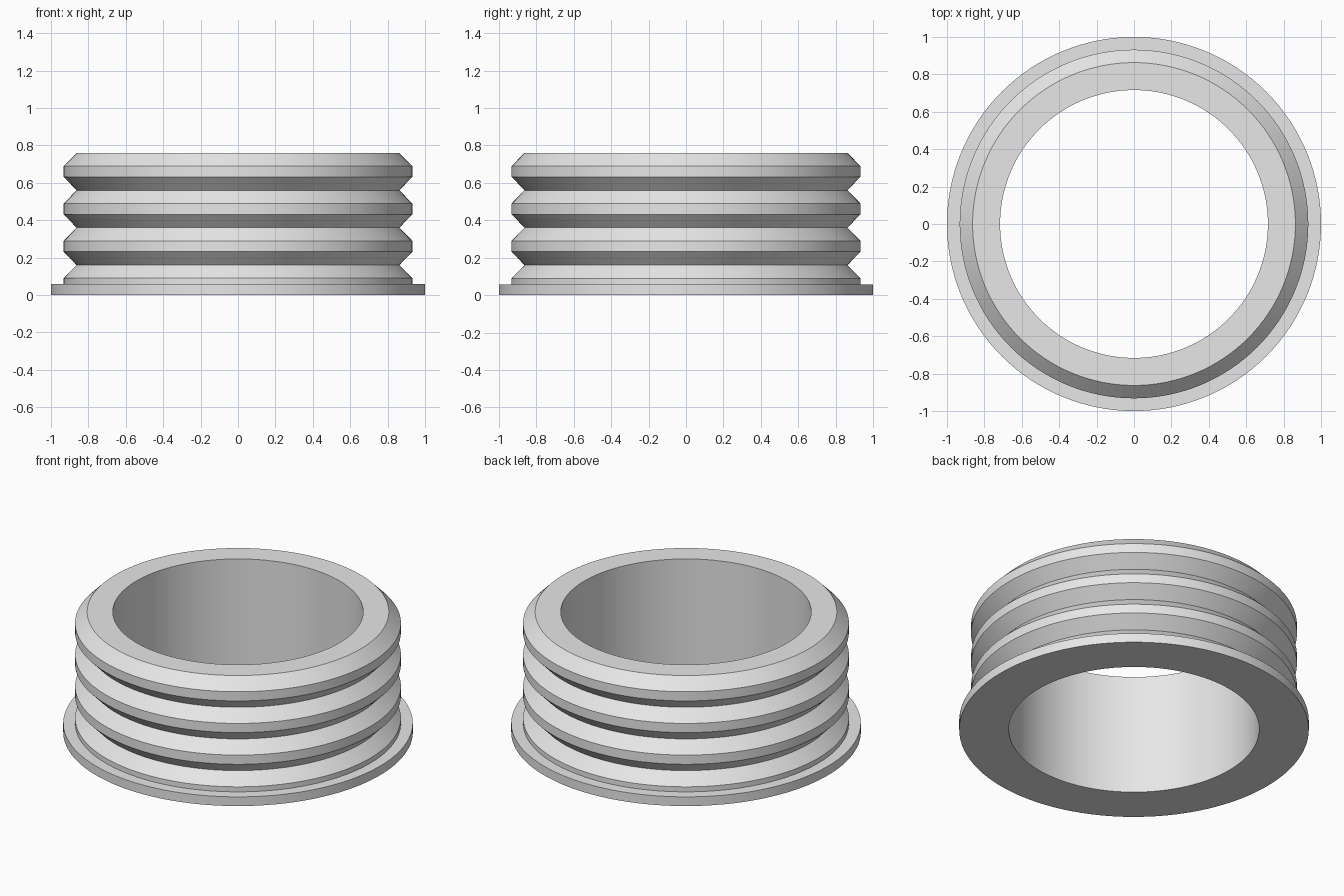
import bpy, bmesh, math

if "Cube" in bpy.data.objects:
    bpy.data.objects.remove(bpy.data.objects["Cube"])

SEGMENTS = 128
R_BORE, R_VALLEY, R_CREST, R_FLANGE = 0.716, 0.863, 0.932, 1.0
TOP, PITCH = 0.76, 0.2

# Cross-section: bore, base flange, then repeated V grooves
profile = [(R_BORE, 0), (R_FLANGE, 0), (R_FLANGE, 0.058),
           (R_CREST, 0.058), (R_CREST, 0.09)]
for i in range(3):
    valley = 0.16 + i * PITCH
    profile += [(R_VALLEY, valley),
                (R_CREST, valley + 0.072),
                (R_CREST, valley + 0.13)]
profile += [(R_VALLEY, TOP), (R_BORE, TOP)]

# Revolve the closed section around z
bm = bmesh.new()
rings = []
for s in range(SEGMENTS):
    a = 2 * math.pi * s / SEGMENTS
    rings.append([bm.verts.new((r * math.cos(a), r * math.sin(a), z))
                  for r, z in profile])
n = len(profile)
for s in range(SEGMENTS):
    here, following = rings[s], rings[(s + 1) % SEGMENTS]
    for k in range(n):
        m = (k + 1) % n
        bm.faces.new((here[k], following[k], following[m], here[m]))
bmesh.ops.recalc_face_normals(bm, faces=bm.faces)
mesh = bpy.data.meshes.new("grooved_ring")
bm.to_mesh(mesh)
bm.free()

ring = bpy.data.objects.new("grooved_ring", mesh)
bpy.context.collection.objects.link(ring)

# Plain light grey
grey = bpy.data.materials.new("light_grey")
grey.diffuse_color = (0.8, 0.8, 0.8, 1)
grey.use_nodes = True
grey.node_tree.nodes["Principled BSDF"].inputs["Base Color"].default_value = grey.diffuse_color
mesh.materials.append(grey)

# Smooth around, crisp at the groove edges
bpy.context.view_layer.objects.active = ring
ring.select_set(True)
bpy.ops.object.shade_smooth_by_angle(angle=math.radians(30))
